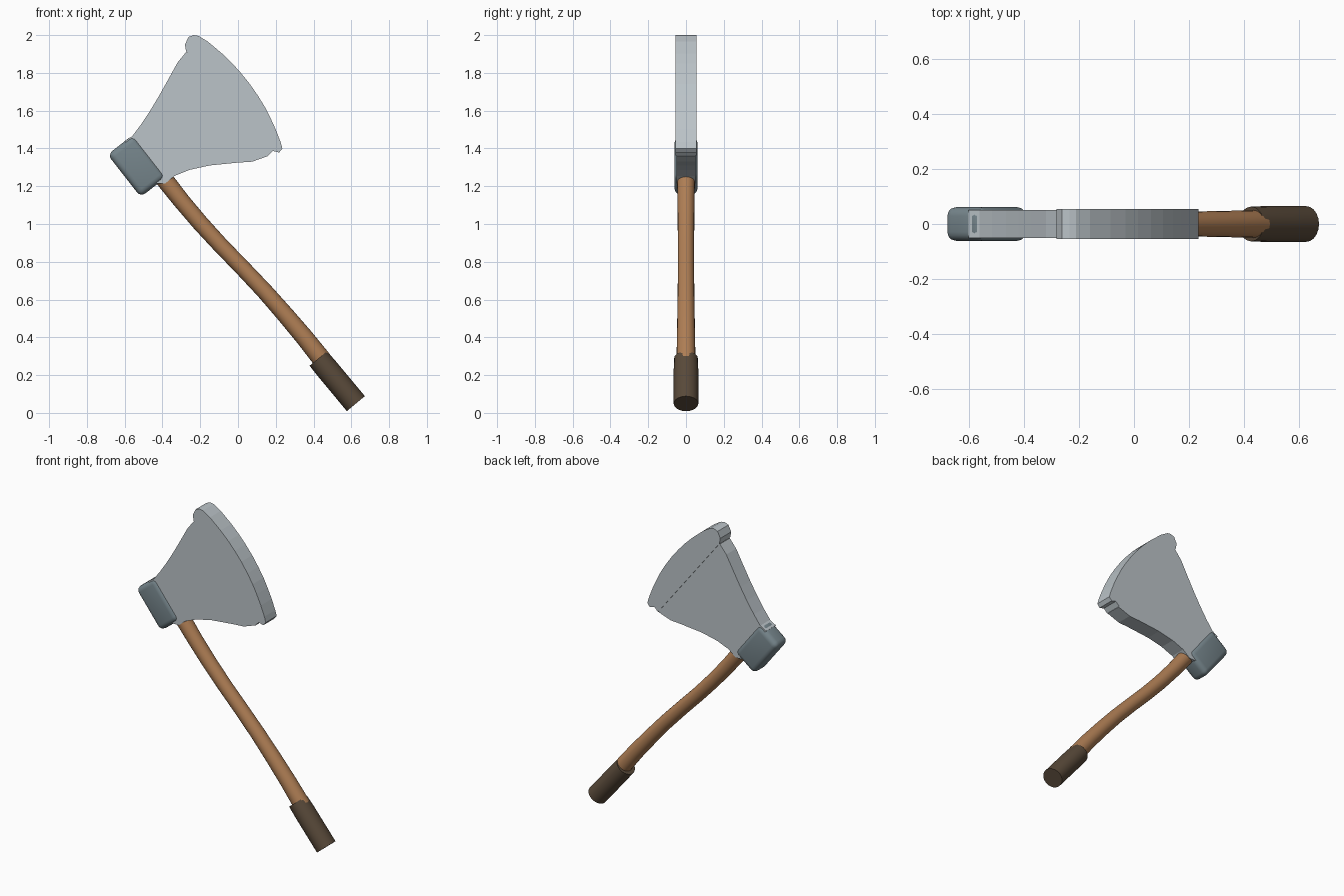
import bpy, bmesh, math
from mathutils import Vector

if "Cube" in bpy.data.objects:
    bpy.data.objects.remove(bpy.data.objects["Cube"])


def material(name, rgb):
    m = bpy.data.materials.new(name)
    m.diffuse_color = (*rgb, 1)
    m.use_nodes = True
    m.node_tree.nodes["Principled BSDF"].inputs["Base Color"].default_value = m.diffuse_color
    return m


STEEL = material("bright steel", (0.50, 0.55, 0.58))
IRON = material("dark iron", (0.18, 0.235, 0.26))
WOOD = material("warm wood", (0.43, 0.21, 0.09))
LEATHER = material("brown leather", (0.10, 0.068, 0.042))


def finish(name, bm, mat, angle=None):
    bmesh.ops.recalc_face_normals(bm, faces=bm.faces)
    mesh = bpy.data.meshes.new(name)
    bm.to_mesh(mesh)
    bm.free()
    mesh.materials.append(mat)
    ob = bpy.data.objects.new(name, mesh)
    bpy.context.collection.objects.link(ob)
    if angle:
        bpy.ops.object.select_all(action='DESELECT')
        ob.select_set(True)
        bpy.context.view_layer.objects.active = ob
        bpy.ops.object.shade_smooth_by_angle(angle=math.radians(angle))
    return ob


def plate(name, outline, half, mat):
    """Flat plate from an (x, z) outline, centred on y = 0."""
    bm = bmesh.new()
    face = bm.faces.new([bm.verts.new((x, -half, z)) for x, z in outline])
    ext = bmesh.ops.extrude_face_region(bm, geom=[face])["geom"]
    verts = [e for e in ext if isinstance(e, bmesh.types.BMVert)]
    bmesh.ops.translate(bm, verts=verts, vec=(0, 2 * half, 0))
    return finish(name, bm, mat)


def sweep(name, path, mat, sides=20, depth=1.0):
    """Round bar along (x, z, radius) points, depth scales the radius in y."""
    bm = bmesh.new()
    rings = []
    for i, (x, z, r) in enumerate(path):
        a, b = path[max(i - 1, 0)], path[min(i + 1, len(path) - 1)]
        t = Vector((b[0] - a[0], b[1] - a[1])).normalized()
        ring = []
        for k in range(sides):
            ang = 2 * math.pi * k / sides
            c, s = r * math.cos(ang), r * depth * math.sin(ang)
            ring.append(bm.verts.new((x - t.y * c, s, z + t.x * c)))
        rings.append(ring)
    for lo, hi in zip(rings, rings[1:]):
        for k in range(sides):
            j = (k + 1) % sides
            bm.faces.new((lo[k], lo[j], hi[j], hi[k]))
    bm.faces.new(rings[0])
    bm.faces.new(rings[-1])
    return finish(name, bm, mat, 40)


# Blade cheek, flaring from the eye to the cutting bit
plate("blade_cheek", [
    (-0.60, 1.44), (-0.56, 1.465), (-0.515, 1.525), (-0.465, 1.60),
    (-0.42, 1.675), (-0.375, 1.755), (-0.32, 1.855), (-0.275, 1.91),
    (-0.20, 1.88), (0.14, 1.46), (0.16, 1.36), (0.075, 1.33),
    (0.0, 1.325), (-0.15, 1.31), (-0.255, 1.287), (-0.335, 1.255),
    (-0.385, 1.215), (-0.43, 1.215)], 0.050, STEEL)

# Curved cutting bit, a touch thicker with rounded horns
plate("cutting_bit", [
    (-0.275, 1.915), (-0.281, 1.95), (-0.262, 1.99), (-0.235, 2.0),
    (-0.21, 1.996), (-0.16, 1.966), (-0.085, 1.903), (-0.03, 1.85),
    (0.015, 1.80), (0.062, 1.742), (0.105, 1.68), (0.142, 1.62),
    (0.17, 1.565), (0.20, 1.50), (0.225, 1.435), (0.235, 1.40),
    (0.218, 1.378), (0.185, 1.387), (0.16, 1.362)], 0.055, STEEL)

# Wooden handle with a slight S curve
sweep("handle", [
    (-0.535, 1.438, 0.050), (-0.46, 1.335, 0.049), (-0.378, 1.222, 0.047),
    (-0.30, 1.123, 0.045), (-0.20, 1.005, 0.044), (-0.09, 0.885, 0.043),
    (0.02, 0.772, 0.043), (0.14, 0.645, 0.044), (0.25, 0.52, 0.046),
    (0.35, 0.402, 0.048), (0.435, 0.295, 0.050), (0.54, 0.155, 0.052),
    (0.624, 0.051, 0.056)], WOOD)

# Leather grip sleeve
sweep("grip", [
    (0.425, 0.288, 0.060), (0.475, 0.228, 0.062),
    (0.575, 0.108, 0.062), (0.624, 0.049, 0.062)], LEATHER, depth=1.05)

# Rounded iron poll wrapped around the eye
bm = bmesh.new()
bmesh.ops.create_cube(bm, size=1)
bmesh.ops.scale(bm, vec=(0.172, 0.122, 0.285), verts=bm.verts)
bmesh.ops.bevel(bm, geom=bm.edges[:], offset=0.032, segments=4,
                profile=0.5, affect='EDGES')
poll = finish("poll", bm, IRON, 40)
poll.location = (-0.535, 0, 1.308)
poll.rotation_euler = (0, math.radians(-38), 0)
